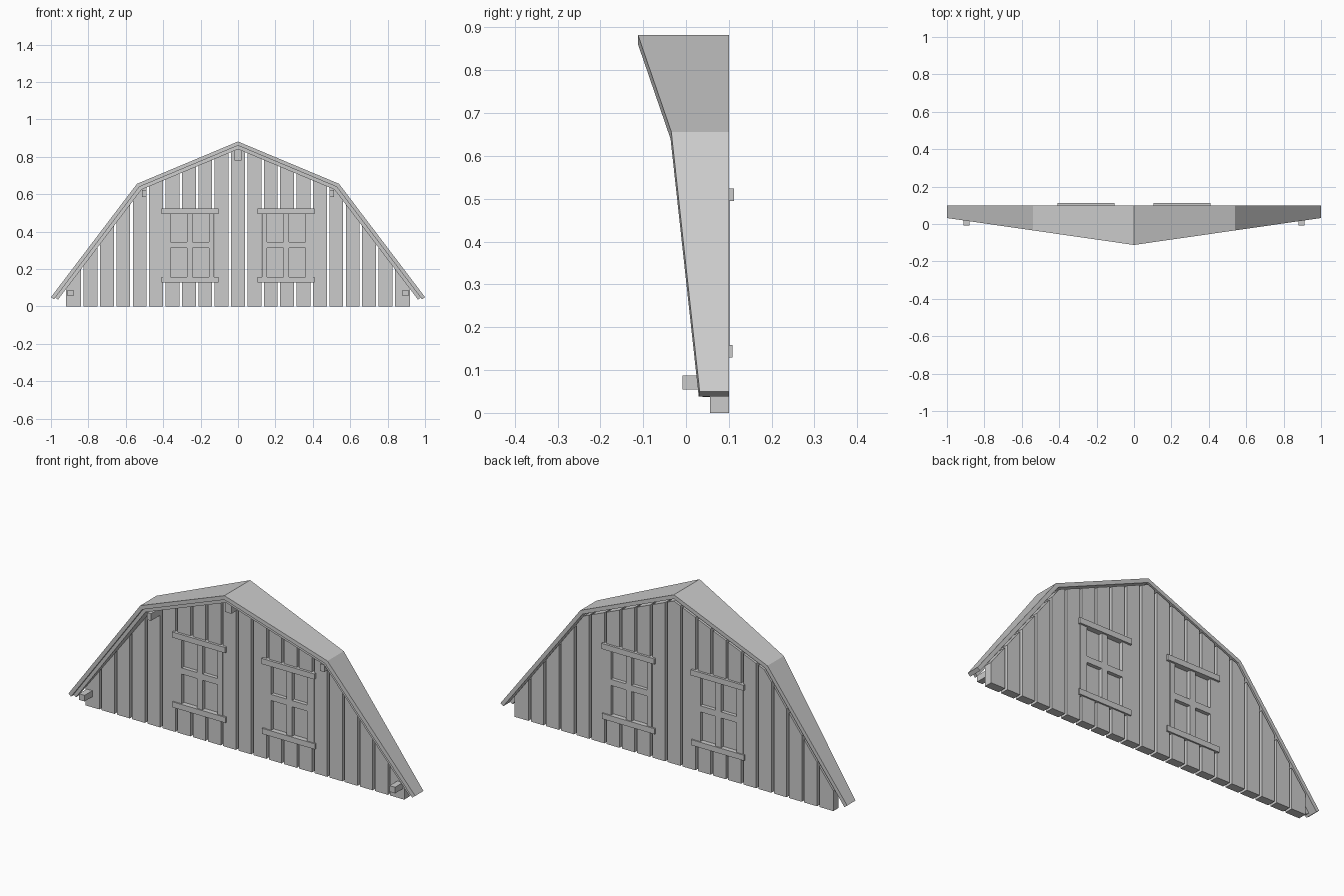
import bpy, bmesh
from mathutils import Vector

if "Cube" in bpy.data.objects:
    bpy.data.objects.remove(bpy.data.objects["Cube"])

# outer gambrel line, right half: ridge, knee, eave
RIDGE, KNEE, EAVE = Vector((0, .882)), Vector((.54, .656)), Vector((1, .05))
BACK, WALL_FRONT = .10, .056


def offset_line(d, eave_cut=0):
    """Gambrel half line moved inward by d, eave end shortened by eave_cut."""
    d1, d2 = (KNEE - RIDGE).normalized(), (EAVE - KNEE).normalized()
    n1, n2 = Vector((d1.y, -d1.x)), Vector((d2.y, -d2.x))
    knee = KNEE + (n1 + n2) * d / (1 + n1.dot(n2))
    ridge = Vector((0, RIDGE.y + d / n1.y))
    return [ridge, knee, EAVE + n2 * d - d2 * eave_cut]


def height(x, d):
    r, k, e = offset_line(d)
    x = abs(x)
    a, b = (r, k) if x < k.x else (k, e)
    return a.y + (x - a.x) / (b.x - a.x) * (b.y - a.y)


def front_y(x):
    return -.112 + .144 * abs(x)


def prism(bm, pts, y0, y1):
    """Extrude an x-z outline along y; y0/y1 may be functions of x."""
    f = lambda y, x: y(x) if callable(y) else y
    a = [bm.verts.new((x, f(y0, x), z)) for x, z in pts]
    b = [bm.verts.new((x, f(y1, x), z)) for x, z in pts]
    bm.faces.new(a)
    bm.faces.new(b[::-1])
    n = len(pts)
    for i in range(n):
        bm.faces.new((a[i], b[i], b[(i + 1) % n], a[(i + 1) % n]))


def box(bm, x0, x1, z0, z1, y0, y1):
    prism(bm, [(x0, z0), (x1, z0), (x1, z1), (x0, z1)], y0, y1)


def finish(bm, name):
    bmesh.ops.recalc_face_normals(bm, faces=bm.faces)
    me = bpy.data.meshes.new(name)
    bm.to_mesh(me)
    bm.free()
    ob = bpy.data.objects.new(name, me)
    bpy.context.collection.objects.link(ob)
    return ob


def roof_layer(name, d0, d1, cut, y0, y1):
    bm = bmesh.new()
    top, low = offset_line(d0, cut), offset_line(d1, cut)
    for s in (1, -1):
        for i in (0, 1):
            quad = [top[i], top[i + 1], low[i + 1], low[i]]
            prism(bm, [(s * p.x, p.y) for p in quad], y0, y1)
    bmesh.ops.remove_doubles(bm, verts=bm.verts, dist=1e-5)
    # drop the hidden faces where the slopes meet
    seen = {}
    for f in bm.faces:
        seen.setdefault(tuple(round(c, 4) for c in f.calc_center_median()), []).append(f)
    hidden = [f for fs in seen.values() if len(fs) > 1 for f in fs]
    inner = [f for f in bm.faces if all(len(e.link_faces) > 2 for e in f.edges)]
    bmesh.ops.delete(bm, geom=list(set(hidden + inner)), context='FACES')
    return finish(bm, name)


# roof boards with the raking front, and the trim board beneath
roof_layer("roof", 0, .02, 0, front_y, BACK)
roof_layer("roof_trim", .02, .038, .012, lambda x: front_y(x) + .012, WALL_FRONT)

# vertical wall planks with open gaps, interrupted at the windows
STEP, HALF = 1.84 / 21, .037
bm = bmesh.new()
for i in range(-10, 11):
    x0, x1 = i * STEP - HALF, i * STEP + HALF
    if abs(i) == 10:
        x0, x1 = (x0, .92) if i > 0 else (-.92, x1)
    xs = [x1, x0]
    knee = offset_line(.03)[1].x
    for k in (0, knee, -knee):
        if x0 < k < x1:
            xs.insert(1, k)
    z0 = 0
    if 2 <= abs(i) <= 4:
        box(bm, x0, x1, 0, .145, WALL_FRONT, BACK)
        z0 = .51
    prism(bm, [(x0, z0), (x1, z0)] + [(x, height(x, .03)) for x in xs], WALL_FRONT, BACK)
finish(bm, "wall_planks")

# windows
for side, s in (("left", -1), ("right", 1)):
    def mbox(bm, x0, x1, *rest):
        box(bm, s * x0, s * x1, *rest)

    bm = bmesh.new()
    for x0, x1 in ((.127, .154), (.242, .274), (.362, .40)):
        mbox(bm, x0, x1, .14, .515, .053, .102)
    for z0, z1 in ((.14, .158), (.313, .345), (.495, .515)):
        for x0, x1 in ((.154, .242), (.274, .362)):
            mbox(bm, x0, x1, z0, z1, .053, .102)
    finish(bm, side + "_window_frame")

    bm = bmesh.new()
    mbox(bm, .14, .38, .15, .505, .073, .083)
    finish(bm, side + "_window_glass")

    bm = bmesh.new()
    mbox(bm, .105, .41, .495, .524, .043, .112)
    finish(bm, side + "_window_lintel")

    bm = bmesh.new()
    mbox(bm, .105, .41, .129, .158, .047, .108)
    finish(bm, side + "_window_sill")

    # beam ends under knee and eave
    bm = bmesh.new()
    mbox(bm, .488, .512, .585, .622, -.02, .07)
    finish(bm, side + "_knee_beam")
    bm = bmesh.new()
    mbox(bm, .88, .912, .055, .087, -.008, .07)
    finish(bm, side + "_eave_beam")

# ridge beam end
bm = bmesh.new()
box(bm, -.018, .018, .78, .843, -.08, .07)
finish(bm, "ridge_beam")
